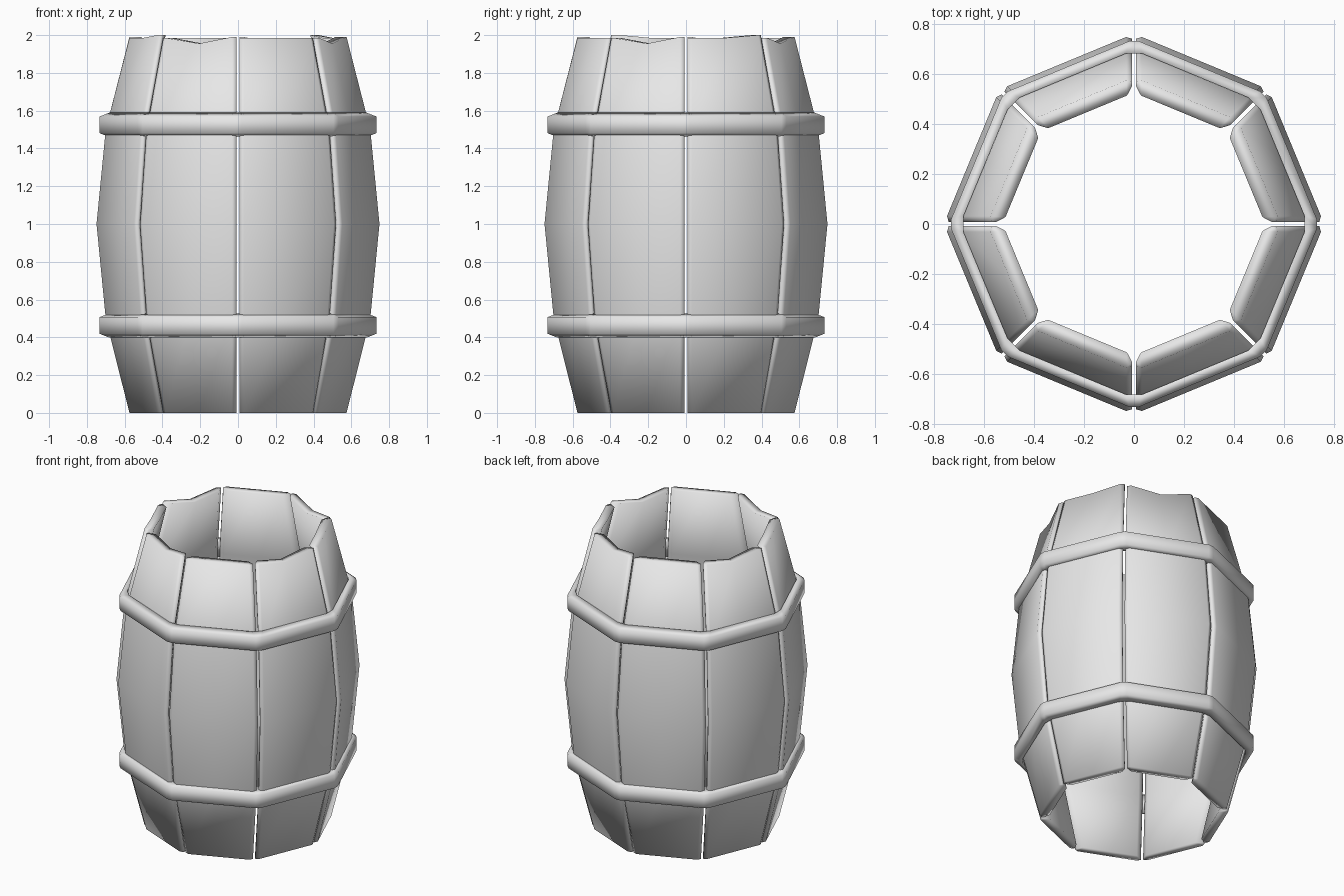
import bpy, bmesh, math

if "Cube" in bpy.data.objects:
    bpy.data.objects.remove(bpy.data.objects["Cube"])

SIDES = 8
HALF = math.pi / SIDES
TAN = math.tan(HALF)

wood = bpy.data.materials.new("plain grey")
wood.diffuse_color = (0.8, 0.8, 0.8, 1)
wood.use_nodes = True
wood.node_tree.nodes["Principled BSDF"].inputs["Base Color"].default_value = wood.diffuse_color


def finish(bm, name):
    """Turn a bmesh into a named, fully smooth-shaded object."""
    bmesh.ops.recalc_face_normals(bm, faces=bm.faces)
    for face in bm.faces:
        face.smooth = True
    mesh = bpy.data.meshes.new(name)
    bm.to_mesh(mesh)
    bm.free()
    mesh.materials.append(wood)
    bpy.context.collection.objects.link(bpy.data.objects.new(name, mesh))


def bridge(bm, a, b):
    for i in range(len(a)):
        j = (i + 1) % len(a)
        bm.faces.new((a[i], a[j], b[j], b[i]))


def place(bm, ang, t, r, z):
    """Vertex at radial distance r and sideways offset t around the axis."""
    return bm.verts.new((r * math.cos(ang) - t * math.sin(ang),
                         r * math.sin(ang) + t * math.cos(ang), z))


def stave_section(apothem, thick=0.057, gap=0.008):
    """Chamfered plank section as (tangent, radius) points."""
    inner = apothem - thick
    right = [(apothem * TAN - gap - 0.026, apothem),
             ((apothem - 0.016) * TAN - gap, apothem - 0.016),
             ((inner + 0.028) * TAN - gap, inner + 0.028),
             (inner * TAN - gap - 0.022, inner)]
    left = [(-t, r) for t, r in reversed(right)]
    return [(0, apothem)] + right + [(0, inner)] + left


# Bulging staves with worn, uneven top ends
RINGS = [(0, 0.543), (0.5, 0.659), (1.0, 0.704), (1.5, 0.659), (2.0, 0.543)]
for k in range(SIDES):
    ang = HALF + k * 2 * HALF
    if k % 2:
        tops = (1.985, 1.955, 1.99)
    else:
        tops = (1.985, 1.985, 2.0 if k % 4 == 0 else 1.985)
    bm = bmesh.new()
    loops = []
    for level, (z, apothem) in enumerate(RINGS):
        loop = []
        for t, r in stave_section(apothem):
            if level == len(RINGS) - 1:
                z = tops[1] if t == 0 else tops[0] if t < 0 else tops[2]
            loop.append(place(bm, ang, t, r, z))
        loops.append(loop)
    for a, b in zip(loops, loops[1:]):
        bridge(bm, a, b)
    # End caps as strips across the plank
    for loop in (loops[0], loops[-1]):
        for a, b, c, d in ((0, 1, 4, 5), (1, 2, 3, 4), (0, 5, 6, 9), (9, 6, 7, 8)):
            bm.faces.new([loop[i] for i in (a, b, c, d)])
    finish(bm, f"stave_{k + 1}")

# Octagonal hoops with clipped corners and sloping edges
for name, mid in (("lower_hoop", 0.463), ("upper_hoop", 1.525)):
    bm = bmesh.new()
    loops = []
    for k in range(SIDES):
        for side in (-1, 1):
            loops.append([place(bm, k * 2 * HALF, side * t, r, mid + dz)
                          for t, r, dz in ((0.034, 0.682, -0.064), (0.018, 0.733, -0.044),
                                           (0.018, 0.733, 0.044), (0.034, 0.682, 0.064))])
    for i, a in enumerate(loops):
        bridge(bm, a, loops[(i + 1) % len(loops)])
    finish(bm, name)
